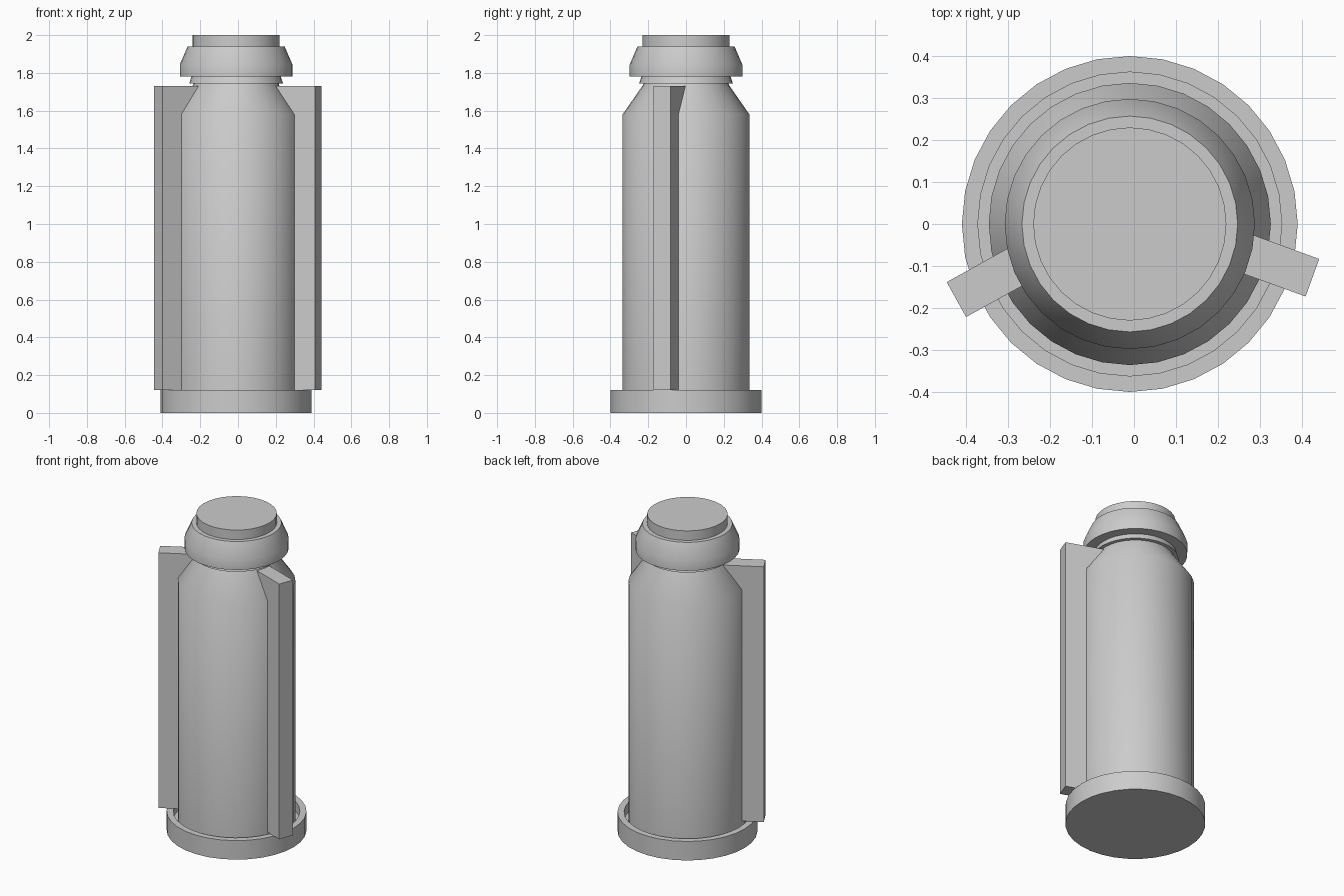
import bpy, bmesh, math
from mathutils import Vector

if "Cube" in bpy.data.objects:
    bpy.data.objects.remove(bpy.data.objects["Cube"])

CX = -0.01   # axis of the bottle
SEGS = 32


def finish(name, bm, smooth=True):
    bmesh.ops.recalc_face_normals(bm, faces=bm.faces)
    mesh = bpy.data.meshes.new(name)
    bm.to_mesh(mesh)
    bm.free()
    obj = bpy.data.objects.new(name, mesh)
    bpy.context.collection.objects.link(obj)
    if smooth:
        bpy.ops.object.select_all(action='DESELECT')
        obj.select_set(True)
        bpy.context.view_layer.objects.active = obj
        bpy.ops.object.shade_smooth_by_angle(angle=math.radians(40))
    return obj


def lathe(name, profile):
    """Spin (radius, z) points about the bottle axis and cap both ends."""
    bm = bmesh.new()
    rings = []
    for r, z in profile:
        angles = [2 * math.pi * i / SEGS for i in range(SEGS)]
        rings.append([bm.verts.new((CX + r * math.cos(a), r * math.sin(a), z))
                      for a in angles])
    for lo, hi in zip(rings, rings[1:]):
        for i in range(SEGS):
            j = (i + 1) % SEGS
            bm.faces.new((lo[i], lo[j], hi[j], hi[i]))
    bm.faces.new(rings[0][::-1])
    bm.faces.new(rings[-1])
    return finish(name, bm)


def fin(name, end, angle, length=0.24, width=0.095, z0=0.12, z1=1.73):
    """Upright slab whose outer end is centred on the given point."""
    d = Vector((math.cos(angle), math.sin(angle), 0))
    side = Vector((-d.y, d.x, 0)) * width / 2
    outer = Vector((*end, 0))
    inner = outer - d * length
    bm = bmesh.new()
    corners = [outer - side, outer + side, inner + side, inner - side]
    face = bm.faces.new([bm.verts.new((p.x, p.y, z0)) for p in corners])
    top = bmesh.ops.extrude_face_region(bm, geom=[face])
    verts = [v for v in top['geom'] if isinstance(v, bmesh.types.BMVert)]
    bmesh.ops.translate(bm, verts=verts, vec=(0, 0, z1 - z0))
    return finish(name, bm, smooth=False)


# Dished base with a raised rim
lathe("base_tray", [(0.40, 0), (0.40, 0.12), (0.362, 0.12), (0.362, 0.06)])

# Bottle body with sloping shoulder
lathe("body", [(0.336, 0.05), (0.336, 1.58), (0.228, 1.735), (0.222, 1.76)])

# Small flared neck ring
lathe("neck_ring", [(0.248, 1.745), (0.235, 1.785)])

# Chamfered cap and its raised top
lathe("cap", [(0.298, 1.78), (0.298, 1.845), (0.257, 1.94)])
lathe("cap_top", [(0.23, 1.93), (0.23, 2.0)])

# Two side fins, angled slightly to the front
fin("right_fin", (0.425, -0.128), math.radians(-20))
fin("left_fin", (-0.423, -0.18), math.radians(180 + 29))
